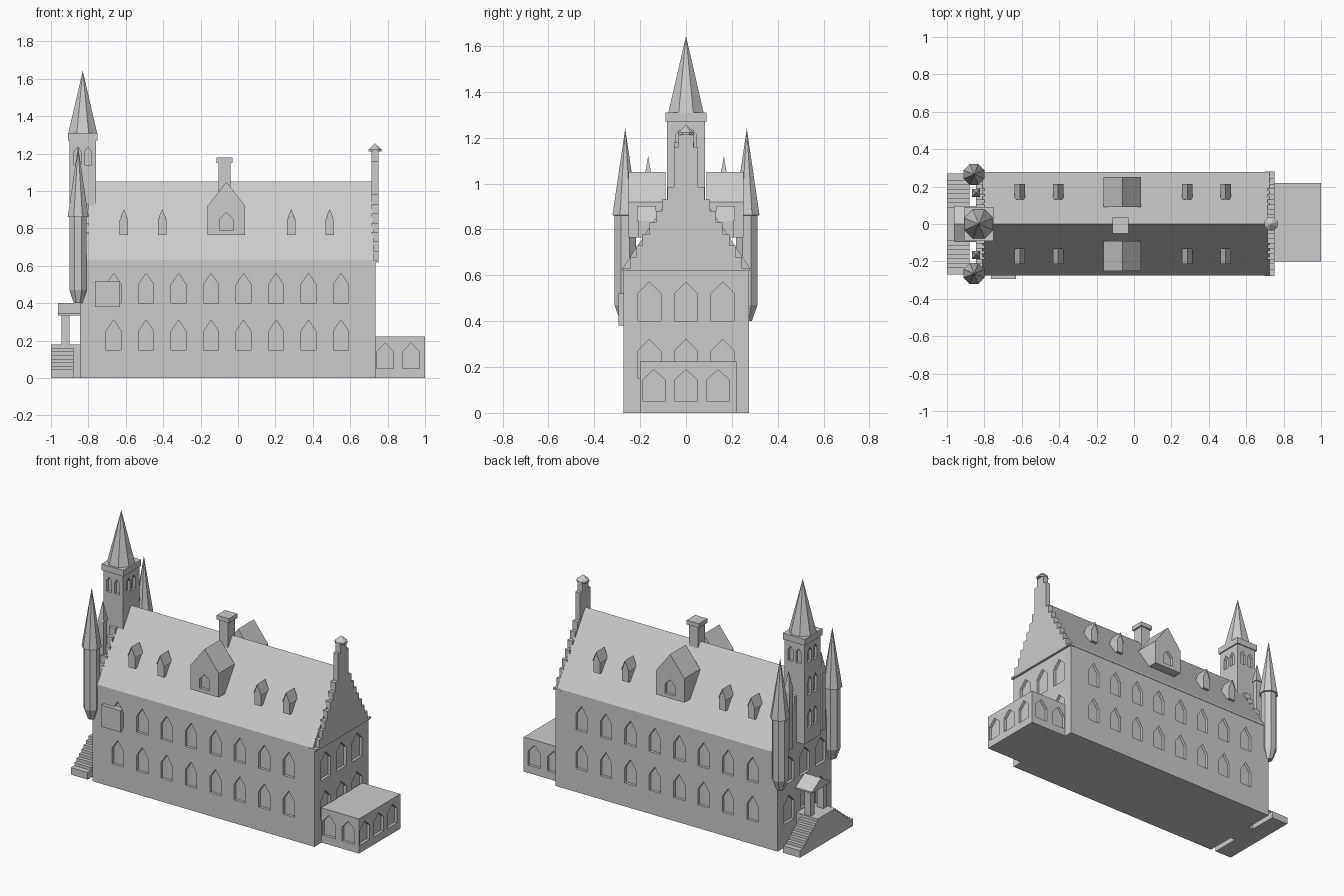
import bpy, bmesh, math
from mathutils import Vector

if "Cube" in bpy.data.objects:
    bpy.data.objects.remove(bpy.data.objects["Cube"])


def place(axis, u, v, w):
    # u, v lie in the profile plane, w runs along the axis
    return Vector({'x': (w, u, v), 'y': (u, w, v), 'z': (u, v, w)}[axis])


def add_prism(bm, axis, pts, a, b):
    r0 = [bm.verts.new(place(axis, u, v, a)) for u, v in pts]
    r1 = [bm.verts.new(place(axis, u, v, b)) for u, v in pts]
    bm.faces.new(r0)
    bm.faces.new(r1[::-1])
    n = len(pts)
    for i in range(n):
        bm.faces.new((r0[i], r1[i], r1[(i + 1) % n], r0[(i + 1) % n]))


def finish(name, bm):
    bmesh.ops.recalc_face_normals(bm, faces=bm.faces[:])
    me = bpy.data.meshes.new(name)
    bm.to_mesh(me)
    bm.free()
    ob = bpy.data.objects.new(name, me)
    bpy.context.collection.objects.link(ob)
    return ob


def prism(name, axis, pts, a, b):
    bm = bmesh.new()
    add_prism(bm, axis, pts, a, b)
    return finish(name, bm)


def box(name, x0, x1, y0, y1, z0, z1):
    return prism(name, 'z', [(x0, y0), (x1, y0), (x1, y1), (x0, y1)], z0, z1)


def lathe(name, x, y, rings, n=8, turn=0.5):
    # rings of (radius, z), a zero radius makes a point
    bm = bmesh.new()
    prev = None
    for r, z in rings:
        if r == 0:
            cur = [bm.verts.new((x, y, z))]
        else:
            cur = [bm.verts.new((x + r * math.cos((i + turn) * math.tau / n),
                                 y + r * math.sin((i + turn) * math.tau / n), z)) for i in range(n)]
        if prev:
            for i in range(n):
                j = (i + 1) % n
                f = [prev[i % len(prev)], prev[j % len(prev)], cur[j % len(cur)], cur[i % len(cur)]]
                bm.faces.new(list(dict.fromkeys(f)))
        elif len(cur) > 1:
            bm.faces.new(cur)
        prev = cur
    if len(prev) > 1:
        bm.faces.new(prev)
    return finish(name, bm)


def arch(c, w, z0, zs, z1):
    return [(c - w / 2, z0), (c + w / 2, z0), (c + w / 2, zs), (c, z1), (c - w / 2, zs)]


def carve(ob, wins):
    # wins: (axis, wall position, inward direction, profile); recess each window
    bm = bmesh.new()
    for axis, pos, d, pts in wins:
        add_prism(bm, axis, pts, pos - d * 0.02, pos + d * 0.018)
    cutter = finish("window_cutter", bm)
    cutter.hide_render = True
    m = ob.modifiers.new("windows", 'BOOLEAN')
    m.operation, m.solver, m.object = 'DIFFERENCE', 'EXACT', cutter
    bpy.context.view_layer.update()
    me = bpy.data.meshes.new_from_object(ob.evaluated_get(bpy.context.evaluated_depsgraph_get()))
    ob.modifiers.clear()
    ob.data = me
    bpy.data.objects.remove(cutter)


Y0, Y1 = -0.272, 0.275

# main hall with two rows of pointed windows
hall = box("main_hall", -0.845, 0.735, Y0, Y1, 0, 0.63)
wins = []
for i in range(8):
    x = -0.665 + i * 0.1737
    for z in (0.15, 0.40):
        p = arch(x, 0.08, z, z + 0.10, z + 0.16)
        wins.append(('y', Y1, -1, p))
        wins.append(('y', Y0, 1, p))
for y in (-0.16, 0, 0.16):
    for z in (0.15, 0.40):
        p = arch(y, 0.1, z, z + 0.12, z + 0.17)
        wins.append(('x', 0.735, -1, p))
        if y or z > 0.2:
            wins.append(('x', -0.845, 1, p))
wins.append(('x', -0.845, 1, arch(0, 0.08, 0.185, 0.28, 0.32)))
carve(hall, wins)
box("oriel_box", -0.765, -0.63, -0.295, -0.26, 0.38, 0.52)

# roof and eaves
prism("roof", 'x', [(Y0 - 0.003, 0.62), (Y1 + 0.003, 0.62), (Y1 + 0.003, 0.632), (0, 1.05), (Y0 - 0.003, 0.632)],
      -0.81, 0.725)
box("gable_ledge", 0.70, 0.75, -0.278, 0.28, 0.618, 0.63)


def stepped(steps, z0):
    right = []
    z = z0
    for w, zt in steps:
        right += [(w, z), (w, zt)]
        z = zt
    return right + [(-y, z) for y, z in right[::-1]]


# stepped gables at both ends
steps = [(0.245, 0.68), (0.215, 0.73), (0.19, 0.78), (0.16, 0.83),
         (0.13, 0.88), (0.105, 0.93), (0.08, 0.985)]
prism("right_gable", 'x', stepped(steps + [(0.053, 1.16), (0.032, 1.215)], 0.62), 0.715, 0.75)
lathe("gable_finial", 0.733, 0, [(0.038, 1.212), (0.038, 1.222), (0, 1.255)])
prism("left_gable", 'x', stepped(steps[:6], 0.62), -0.845, -0.80)

# dormers, front and back
for s, side in ((-1, "front"), (1, "back")):
    big = prism(side + "_large_dormer", 'y',
                [(-0.163, 0.765), (0.038, 0.765), (0.038, 0.92), (-0.062, 1.05), (-0.163, 0.92)],
                s * 0.25, s * 0.09)
    carve(big, [('y', s * 0.25, -s, arch(-0.062, 0.07, 0.79, 0.85, 0.885))])
    for x in (-0.61, -0.405, 0.285, 0.49):
        prism(side + "_small_dormer", 'y', arch(x, 0.046, 0.765, 0.84, 0.9), s * 0.208, s * 0.13)
        prism(side + "_small_dormer_roof", 'y',
              [(x - 0.028, 0.837), (x, 0.895), (x + 0.028, 0.837), (x, 0.903)], s * 0.213, s * 0.13)

# chimney
box("chimney", -0.103, -0.04, -0.045, 0.025, 0.98, 1.15)
box("chimney_cap", -0.115, -0.029, -0.052, 0.034, 1.15, 1.178)

# tower with spire
tower = box("tower", -0.9, -0.76, -0.083, 0.083, 0.63, 1.28)
wins = []
for o in (-0.028, 0.028):
    p = arch(-0.83 + o, 0.036, 1.14, 1.21, 1.235)
    wins += [('y', -0.083, 1, p), ('y', 0.083, -1, p)]
    p = arch(o, 0.036, 1.14, 1.21, 1.235)
    wins += [('x', -0.9, 1, p), ('x', -0.76, -1, p)]
    for z in (0.72, 0.93):
        wins.append(('x', -0.9, 1, arch(o, 0.036, z, z + 0.09, z + 0.12)))
carve(tower, wins)
box("tower_cornice", -0.908, -0.752, -0.09, 0.09, 1.27, 1.31)
lathe("tower_spire", -0.83, 0, [(0.083, 1.31), (0, 1.643)])

# corner turrets and small pinnacles
for s in (-1, 1):
    lathe("corner_turret", -0.855, s * 0.265,
          [(0.024, 0.40), (0.05, 0.47), (0.05, 0.86), (0.06, 0.862), (0, 1.24)])
    lathe("pinnacle", -0.845, s * 0.165,
          [(0.025, 0.62), (0.025, 0.99), (0.031, 0.992), (0, 1.12)], n=4)

# right annex
annex = box("annex", 0.73, 1.0, -0.2, 0.22, 0, 0.223)
wins = []
for x in (0.787, 0.925):
    p = arch(x, 0.09, 0.05, 0.14, 0.188)
    wins += [('y', -0.2, 1, p), ('y', 0.22, -1, p)]
for y in (-0.14, 0, 0.14):
    wins.append(('x', 1.0, -1, arch(y, 0.095, 0.05, 0.145, 0.188)))
carve(annex, wins)

# double entrance stair and landing
stair = [(0.27, 0.0), (0.27, 0.045)]
for i in range(7):
    y = 0.235 - i * 0.024
    z = 0.045 + i * 0.0193
    stair += [(y, z), (y, z + 0.0193)]
prism("entrance_stairs", 'x', stair + [(-y, z) for y, z in stair[::-1]], -1.0, -0.88)
box("entrance_landing", -0.89, -0.84, -0.085, 0.085, 0, 0.18)

# porch
for y in (-0.065, 0.065):
    box("porch_post", -0.945, -0.90, y - 0.018, y + 0.018, 0.17, 0.345)
prism("porch_roof", 'x', [(-0.095, 0.335), (0.095, 0.335), (0.095, 0.345), (0, 0.40), (-0.095, 0.345)],
      -0.962, -0.84)
